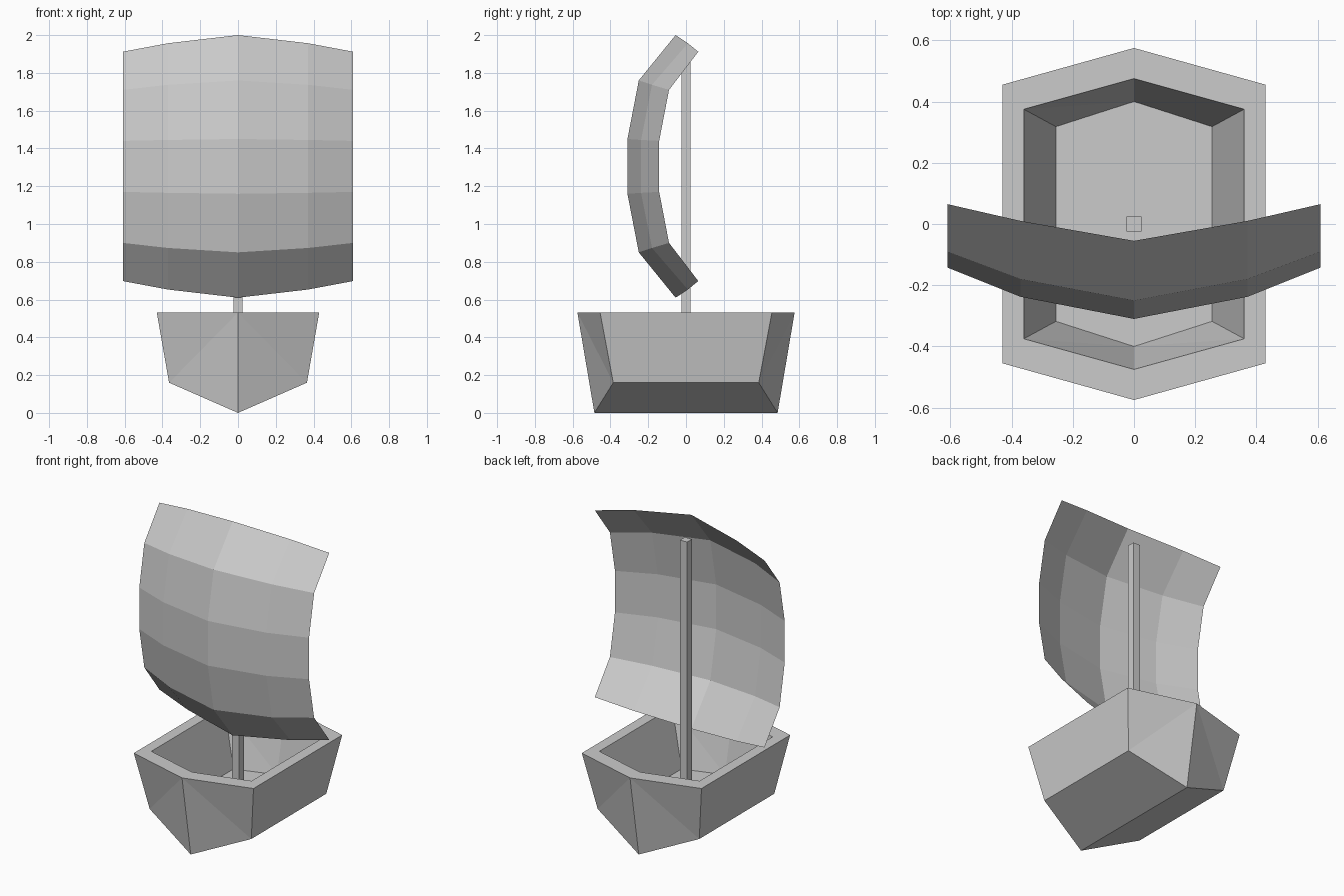
import bpy, bmesh

if "Cube" in bpy.data.objects:
    bpy.data.objects.remove(bpy.data.objects["Cube"])


def make_object(name, bm):
    mesh = bpy.data.meshes.new(name)
    bm.to_mesh(mesh)
    bm.free()
    obj = bpy.data.objects.new(name, mesh)
    bpy.context.collection.objects.link(obj)
    return obj


def hexagon(bm, x, y_side, y_tip, z, tip_z=None):
    """Boat-shaped six-point ring, starting at the front tip."""
    tz = z if tip_z is None else tip_z
    pts = [(0, -y_tip, tz), (x, -y_side, z), (x, y_side, z),
           (0, y_tip, tz), (-x, y_side, z), (-x, -y_side, z)]
    return [bm.verts.new(p) for p in pts]


def bridge(bm, a, b):
    """Join two rings, splitting the bent end panels from the tip of ring b."""
    for i in range(6):
        j = (i + 1) % 6
        if i in (1, 4):
            bm.faces.new((a[i], a[j], b[j], b[i]))
        elif i in (0, 3):
            bm.faces.new((a[i], a[j], b[i]))
            bm.faces.new((a[j], b[j], b[i]))
        else:
            bm.faces.new((a[i], a[j], b[j]))
            bm.faces.new((a[i], b[j], b[i]))


# Hull: keel line, outer walls, flat rim, inner walls and deck floor
bm = bmesh.new()
low = hexagon(bm, 0.365, 0.385, 0.485, 0.16, tip_z=0)
rim = hexagon(bm, 0.43, 0.455, 0.575, 0.532)
inner = hexagon(bm, 0.36, 0.375, 0.475, 0.532)
floor = hexagon(bm, 0.255, 0.318, 0.40, 0.18)
bm.faces.new((low[0], low[3], low[2], low[1]))
bm.faces.new((low[0], low[5], low[4], low[3]))
bridge(bm, low, rim)
bridge(bm, rim, inner)
bridge(bm, inner, floor)
bm.faces.new(floor)
bmesh.ops.recalc_face_normals(bm, faces=bm.faces)
make_object("hull", bm)

# Mast: square post standing on the deck floor
bm = bmesh.new()
bmesh.ops.create_cube(bm, size=1)
base, top = 0.18, 1.86
bmesh.ops.scale(bm, vec=(0.05, 0.05, top - base), verts=bm.verts)
bmesh.ops.translate(bm, vec=(0, 0, (base + top) / 2), verts=bm.verts)
make_object("mast", bm)

# Sail: upper half (y, z) profiles at three widths, mirrored down and across
MID_Z = 1.305
profiles = [
    (0.0, [(-0.055, 2.0), (-0.25, 1.76), (-0.31, 1.45)]),
    (0.37, [(0.01, 1.957), (-0.18, 1.737), (-0.238, 1.445)]),
    (0.61, [(0.065, 1.912), (-0.09, 1.71), (-0.142, 1.44)]),
]
columns = [(-x, p) for x, p in reversed(profiles[1:])] + profiles
bm = bmesh.new()
grid = []
for x, half in columns:
    full = half + [(y, 2 * MID_Z - z) for y, z in reversed(half)]
    grid.append([bm.verts.new((x, y, z)) for y, z in full])
for a, b in zip(grid, grid[1:]):
    for r in range(5):
        bm.faces.new((a[r], a[r + 1], b[r + 1], b[r]))
make_object("sail", bm)
